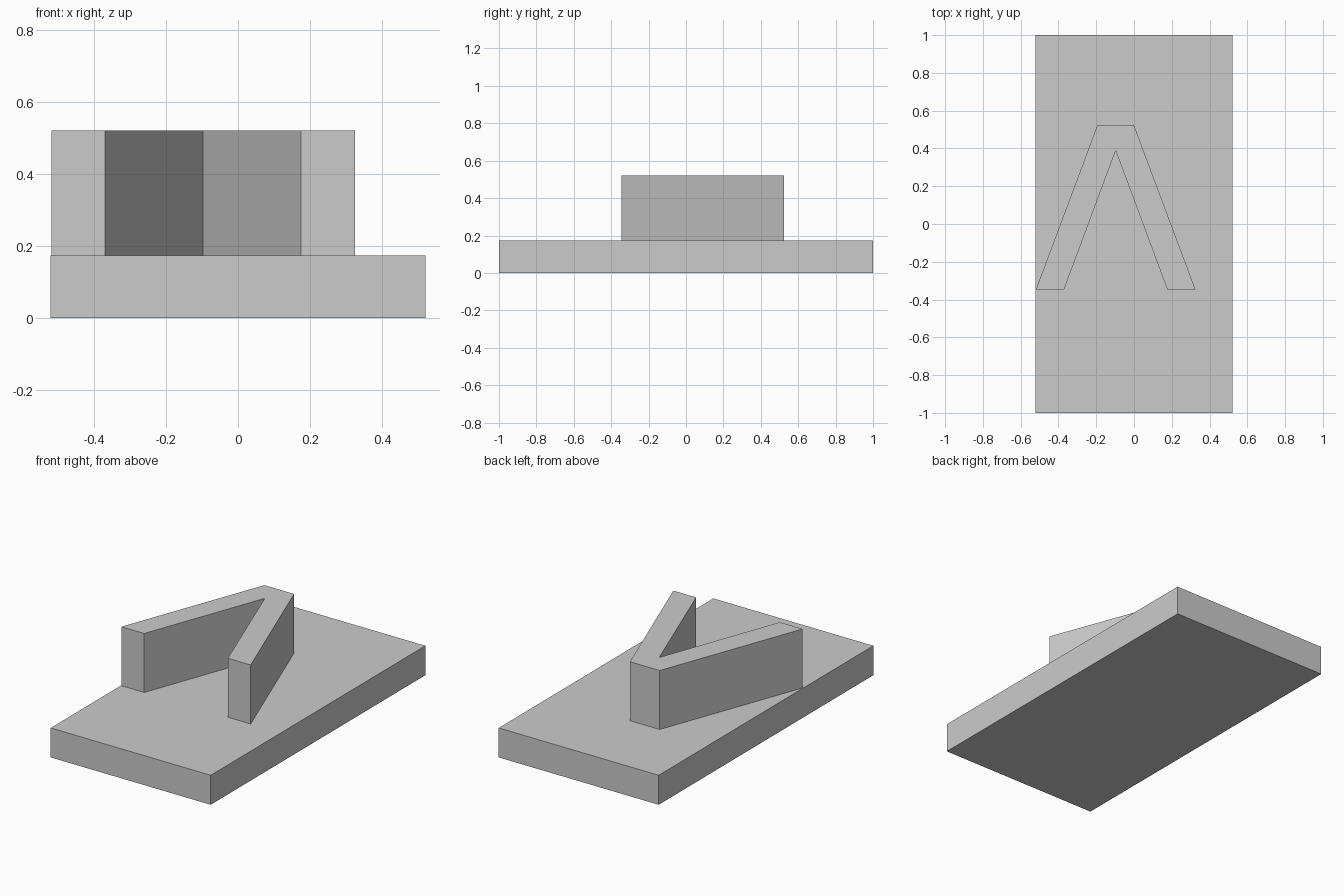
import bpy
import bmesh

cube = bpy.data.objects.get("Cube")
if cube:
    bpy.data.objects.remove(cube, do_unlink=True)

# Single plain grey
grey = bpy.data.materials.new("plain grey")
grey.use_nodes = True
colour = (0.6, 0.6, 0.6, 1)
grey.diffuse_color = colour
grey.node_tree.nodes["Principled BSDF"].inputs["Base Color"].default_value = colour


def extrude_outline(name, outline, bottom, top):
    """Raise a flat outline into a solid block."""
    bm = bmesh.new()
    face = bm.faces.new([bm.verts.new((x, y, bottom)) for x, y in outline])
    raised = bmesh.ops.extrude_face_region(bm, geom=[face], use_keep_orig=True)
    verts = [v for v in raised["geom"] if isinstance(v, bmesh.types.BMVert)]
    bmesh.ops.translate(bm, verts=verts, vec=(0, 0, top - bottom))
    bmesh.ops.recalc_face_normals(bm, faces=bm.faces)
    mesh = bpy.data.meshes.new(name)
    bm.to_mesh(mesh)
    bm.free()
    mesh.materials.append(grey)
    obj = bpy.data.objects.new(name, mesh)
    bpy.context.collection.objects.link(obj)
    return obj


# Slab
half_width, slab_top, wall_top = 0.522, 0.174, 0.522
extrude_outline("base_slab", [(-half_width, -1), (half_width, -1),
                              (half_width, 1), (-half_width, 1)], 0, slab_top)

# Angled wall: right half of the outline mirrored about its own centre line
centre = -0.097
half = [(0, 0.388), (0.273, -0.346), (0.422, -0.346), (0.097, 0.523)]
mirrored = [(-x, y) for x, y in reversed(half[1:])]
extrude_outline("angled_wall", [(centre + x, y) for x, y in half + mirrored],
                slab_top, wall_top)
